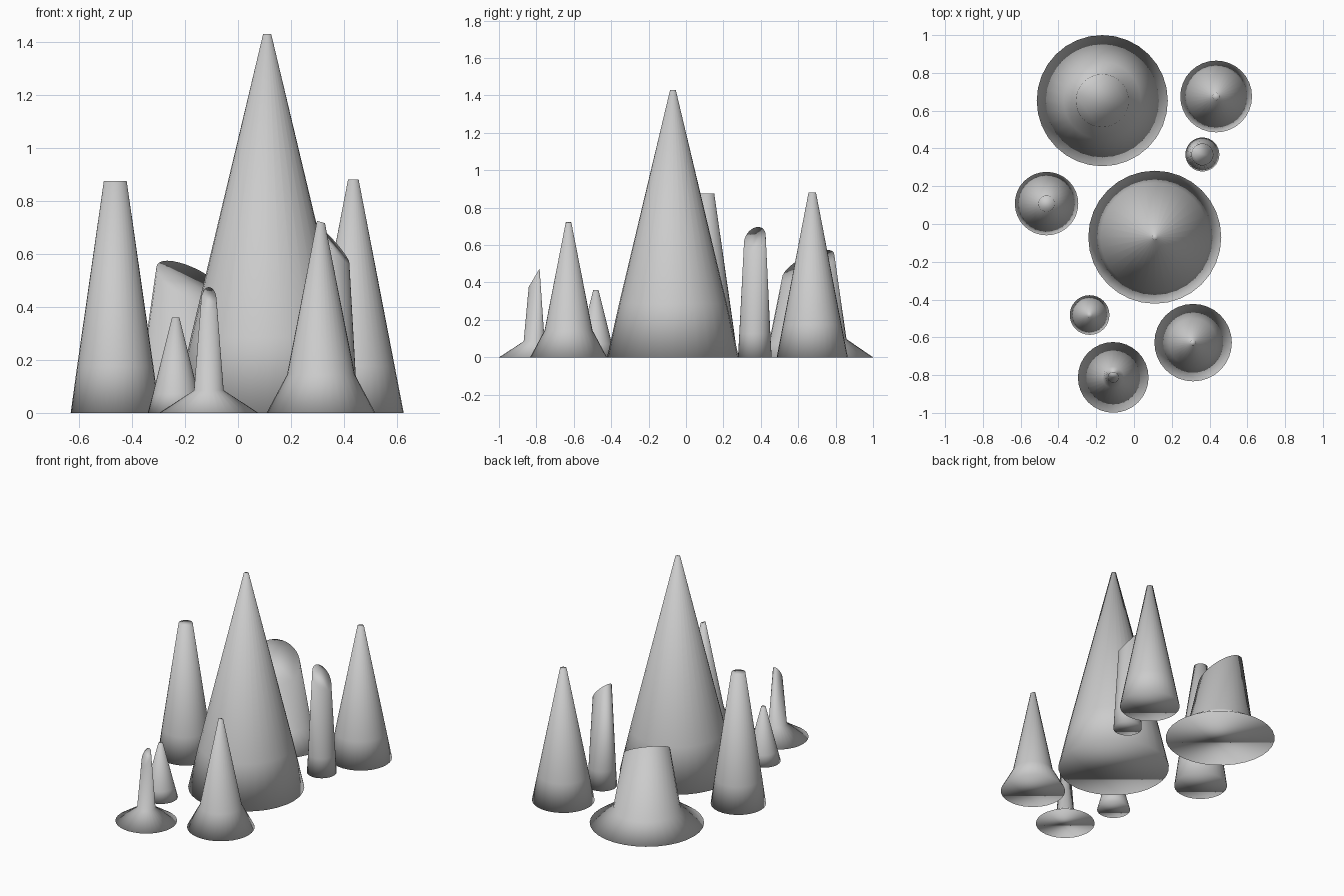
import bpy
import bmesh
from math import cos, sin, tau

SIDES = 32
MID_HEIGHT = 0.2   # middle ring sits at this share of the height

cube = bpy.data.objects.get("Cube")
if cube:
    bpy.data.objects.remove(cube, do_unlink=True)


def spire(name, x, y, radii, height, slope=(0, 0)):
    """Capped three-ring cone; slope tilts the broken-off top."""
    bm = bmesh.new()
    rings = []
    levels = zip(radii, (0, height * MID_HEIGHT, height), (0, 0, 1))
    for radius, z, tilt in levels:
        ring = []
        for i in range(SIDES):
            dx = radius * cos(tau * i / SIDES)
            dy = radius * sin(tau * i / SIDES)
            lift = tilt * (slope[0] * dx + slope[1] * dy)
            ring.append(bm.verts.new((dx, dy, z + lift)))
        rings.append(ring)

    # Walls between neighbouring rings
    for low, high in zip(rings, rings[1:]):
        for i in range(SIDES):
            j = (i + 1) % SIDES
            bm.faces.new((low[i], low[j], high[j], high[i]))

    # Base and top caps
    bm.faces.new(rings[0][::-1])
    bm.faces.new(rings[-1])
    for face in bm.faces:
        face.smooth = True

    mesh = bpy.data.meshes.new(name)
    bm.to_mesh(mesh)
    bm.free()
    obj = bpy.data.objects.new(name, mesh)
    obj.location = (x, y, 0)
    bpy.context.collection.objects.link(obj)
    return obj


# Tall straight spires
spire("main_spire", 0.11, -0.07, (0.352, 0.288, 0.015), 1.43)
spire("right_spire", -0.463, 0.108, (0.168, 0.144, 0.043), 0.875)
spire("back_left_spire", 0.435, 0.675, (0.19, 0.156, 0.02), 0.88)
spire("small_front_spire", -0.235, -0.482, (0.105, 0.086, 0.014), 0.36)

# Spires with a flared foot
spire("front_left_spire", 0.313, -0.628, (0.205, 0.128, 0.015), 0.72, (-0.3, 0))
spire("front_flared_spire", -0.11, -0.812, (0.187, 0.056, 0.029), 0.425, (0, 1.7))

# Broken stumps with slanted tops
spire("back_stump", -0.168, 0.653, (0.347, 0.205, 0.14), 0.485, (-0.45, 0.45))
spire("left_stump", 0.362, 0.368, (0.09, 0.083, 0.058), 0.63, (-1.1, 0.35))
